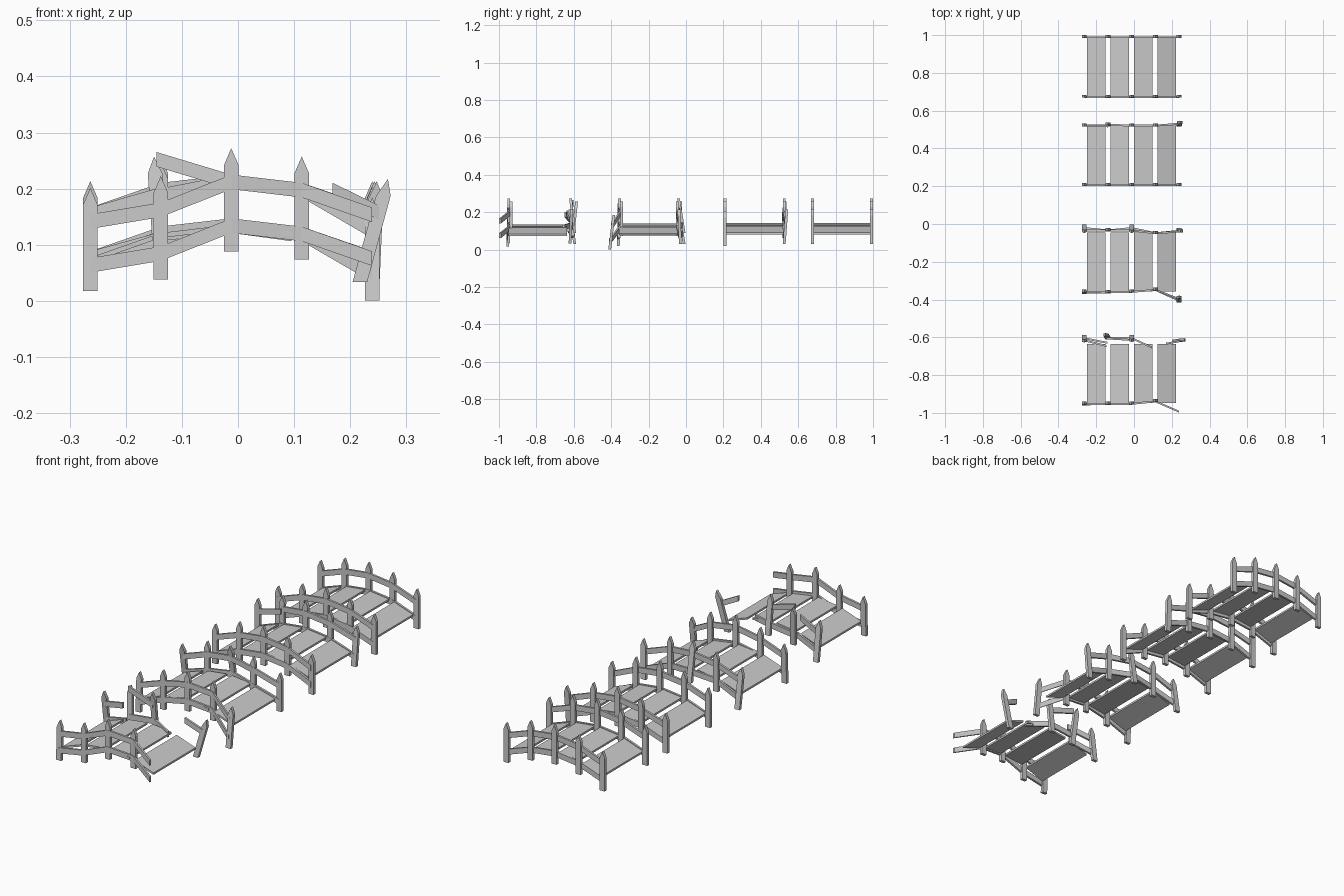
import bpy
from mathutils import Vector

if "Cube" in bpy.data.objects:
    bpy.data.objects.remove(bpy.data.objects["Cube"])

POST_H = 0.184
STEP = 0.1256
MID = -0.012


# Height of the arch at any x
def arch(x):
    return 0.134 - 0.93 * (x - MID) ** 2


# Extrude an xz profile between two y offsets, with an optional lean
def prism(name, profile, y0, y1):
    n = len(profile)
    verts = [tuple(p + Vector((0, y, 0))) for y in (y0, y1) for p in profile]
    faces = [tuple(range(n)), tuple(range(2 * n - 1, n - 1, -1))]
    faces += [(i, i + n, (i + 1) % n + n, (i + 1) % n) for i in range(n)]
    me = bpy.data.meshes.new(name)
    me.from_pydata(verts, [], faces)
    ob = bpy.data.objects.new(name, me)
    bpy.context.collection.objects.link(ob)


# Board between two points, also used for the deck slabs
def board(name, a, b, h, y0, y1):
    up = Vector((0, 0, h / 2))
    prism(name, [a - up, b - up, b + up, a + up], y0, y1)


# Pointed post, sheared by its lean
def post(name, base, lean):
    w, s = 0.013, POST_H - 0.03
    outline = [(-w, 0), (w, 0), (w, s), (0, POST_H), (-w, s)]
    prism(name, [base + Vector((x, 0, z)) + lean * (z / POST_H) for x, z in outline], -0.0075, 0.0075)


# Row of posts and two rails; shift moves posts, lean tilts them, bend moves rail ends
def railing(name, y, shift={}, lean={}, bend={}, no_post=(), no_rail=()):
    def base(i):
        x = MID + (i - 2) * STEP
        return Vector((x, y, arch(x) - 0.046)) + Vector(shift.get(i, (0, 0, 0)))

    def tilt(i):
        return Vector(lean.get(i, (0, 0)) + (0,))

    def joint(i, level):
        rise = 0.046 + level * 0.078
        return base(i) + tilt(i) * (rise / POST_H) + Vector((0, -0.004, rise))

    for i in range(5):
        if i not in no_post:
            post(f"{name}_post_{i}", base(i), tilt(i))
    for i in range(4):
        for level, label in enumerate(("lower", "upper")):
            if (i, level) not in no_rail:
                ends = [joint(i + e, level) + Vector(bend.get((i, level, e), (0, 0, 0))) for e in (0, 1)]
                board(f"{name}_{label}_rail_{i}", *ends, 0.026, -0.005, 0.005)


# Four separate deck slabs following the arch
def deck(name, y0, y1, dz=0):
    for i in range(4):
        a, b = (Vector((x, 0, arch(x) + 0.004 + dz)) for x in
                (-0.25 + i * 0.125, -0.152 + i * 0.125))
        board(f"{name}_deck_{i}", a, b, 0.009, y0, y1)


# Intact bridge
deck("intact", 0.678, 0.988)
railing("intact_front", 0.676)
railing("intact_back", 0.9925)

# Worn bridge: a few loose back posts
deck("worn", 0.21, 0.522)
railing("worn_front", 0.209, shift={4: (0, 0, -0.01)})
railing("worn_back", 0.525, lean={1: (0, 0.006), 4: (0.004, 0.014)},
        bend={(0, 1, 1): (0, -0.008, -0.01)})

# Damaged bridge: leaning posts and a sagging corner
deck("damaged", -0.358, -0.045, -0.004)
railing("damaged_front", -0.355,
        shift={0: (0, -0.007, -0.01), 1: (0, -0.003, -0.01), 3: (0, 0.01, 0), 4: (0, -0.053, -0.029)},
        lean={0: (0, 0.008), 4: (0, 0.022)})
railing("damaged_back", -0.03,
        shift={0: (0, 0.02, 0), 2: (0, 0.02, 0), 3: (0, -0.015, 0)},
        lean={0: (0, -0.03), 2: (0, -0.03), 4: (0.008, -0.008)})

# Broken bridge: missing posts and hanging rails
deck("broken", -0.948, -0.635, -0.008)
railing("broken_front", -0.948,
        shift={0: (0, -0.005, -0.012), 1: (0, 0, -0.035), 3: (0, 0.013, 0), 4: (0, -0.042, 0)},
        lean={0: (0, 0.006)}, no_post=(4,))
railing("broken_back", -0.605,
        shift={0: (0, 0.01, 0), 2: (0, 0.01, 0), 3: (0, -0.025, 0), 4: (-0.022, -0.015, 0.004)},
        lean={0: (0, -0.025), 1: (-0.012, 0.02), 2: (0, -0.022), 4: (0.05, 0.008)},
        bend={(0, 1, 1): (0, -0.05, -0.01), (0, 0, 1): (0, -0.025, -0.01),
              (1, 1, 0): (0, -0.01, 0.055), (2, 0, 1): (-0.018, -0.02, 0),
              (3, 1, 0): (0.055, 0, 0)},
        no_post=(3,), no_rail=((2, 1), (3, 0)))
